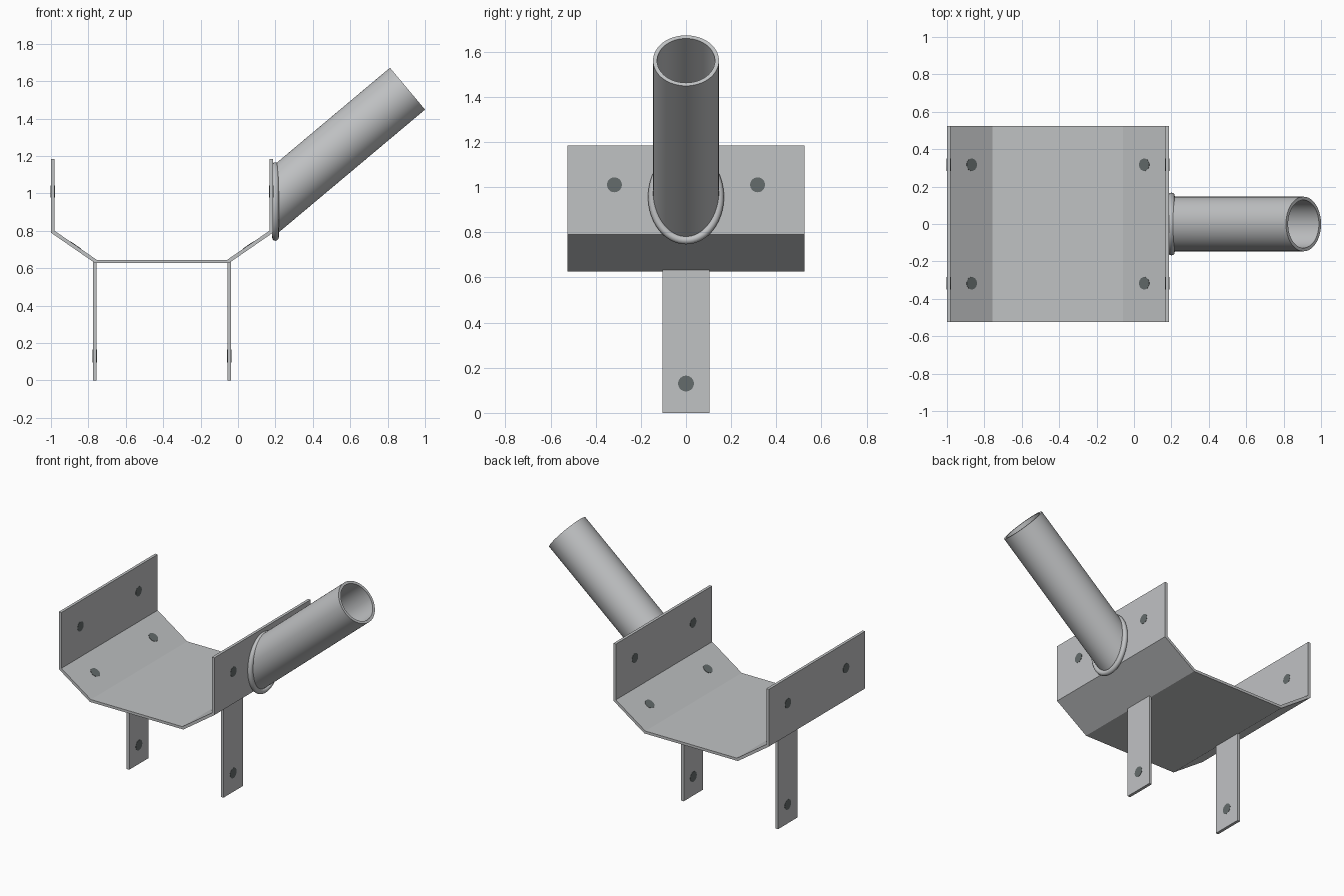
import bpy, bmesh, math
from mathutils import Matrix, Vector

cube = bpy.data.objects.get("Cube")
if cube:
    bpy.data.objects.remove(cube, do_unlink=True)


def make_material(name, colour):
    mat = bpy.data.materials.new(name)
    mat.use_nodes = True
    mat.diffuse_color = (*colour, 1)
    mat.node_tree.nodes["Principled BSDF"].inputs["Base Color"].default_value = (*colour, 1)
    return mat


STEEL = make_material("steel grey", (0.53, 0.54, 0.55))
DARK = make_material("hole dark grey", (0.13, 0.15, 0.15))


def add_object(name, bm, mat):
    bmesh.ops.recalc_face_normals(bm, faces=bm.faces)
    mesh = bpy.data.meshes.new(name)
    bm.to_mesh(mesh)
    bm.free()
    mesh.materials.append(mat)
    obj = bpy.data.objects.new(name, mesh)
    bpy.context.collection.objects.link(obj)
    return obj


def smooth(obj):
    bpy.ops.object.select_all(action="DESELECT")
    obj.select_set(True)
    bpy.context.view_layer.objects.active = obj
    bpy.ops.object.shade_smooth_by_angle(angle=math.radians(40))


def extrude_profile(name, points, half_width):
    """Extrude a closed x-z outline symmetrically along y."""
    bm = bmesh.new()
    face = bm.faces.new([bm.verts.new((x, -half_width, z)) for x, z in points])
    moved = bmesh.ops.extrude_face_region(bm, geom=[face])["geom"]
    bmesh.ops.translate(bm, vec=(0, 2 * half_width, 0),
                        verts=[v for v in moved if isinstance(v, bmesh.types.BMVert)])
    return add_object(name, bm, STEEL)


def add_disc(name, centre, normal, depth, radius=0.033):
    """Dark round bolt hole, standing just proud of its plate."""
    bm = bmesh.new()
    turn = Vector((0, 0, 1)).rotation_difference(Vector(normal)).to_matrix().to_4x4()
    bmesh.ops.create_cone(bm, cap_ends=True, segments=32, radius1=radius, radius2=radius,
                          depth=depth, matrix=Matrix.Translation(centre) @ turn)
    add_object(name, bm, DARK)


# Bent cradle plate: one half of the section, mirrored about its centre line
MID = -0.4065
inner = [(0.574, 1.185), (0.574, 0.80), (0.349, 0.645)]
outer = [(0.357, 0.627), (0.5935, 0.79), (0.5935, 1.185)]
right_half = inner[::-1] + outer[::-1]
section = [(MID + x, z) for x, z in inner + [(-x, z) for x, z in inner[::-1]]]
section += [(MID - x, z) for x, z in outer[::-1]]
section += [(MID + x, z) for x, z in outer]
extrude_profile("cradle_plate", section, 0.525)

# Legs and bolt holes on both sides
slope = Vector((0.225, 0, 0.155)).normalized()
for side, label in ((-1, "right"), (1, "left")):
    x0, x1 = MID + side * 0.35, MID + side * 0.37
    extrude_profile(label + "_leg", [(x0, 0), (x1, 0), (x1, 0.632), (x0, 0.632)], 0.105)
    add_disc(label + "_leg_hole", ((x0 + x1) / 2, 0, 0.13), (1, 0, 0), 0.023, 0.035)
    for y, end in ((-0.317, "front"), (0.317, "back")):
        add_disc(f"{label}_wall_hole_{end}", (MID + side * 0.5838, y, 1.01), (1, 0, 0), 0.0225)
        add_disc(f"{label}_slope_hole_{end}", (MID + side * 0.4615, y, 0.7225),
                 (-side * slope.z, 0, slope.x), 0.004)

# Slanted tube: base cut flush with the wall, outer end square
TILT = math.radians(40)
WALL_X, R_OUT, R_IN, SIDES = 0.187, 0.146, 0.128, 64
end = Vector((1 - R_OUT * math.sin(TILT), 0, 1.56))
axis = Vector((math.cos(TILT), 0, math.sin(TILT)))
up = Vector((-math.sin(TILT), 0, math.cos(TILT)))
bm = bmesh.new()
rings = [[], [], [], []]
for i in range(SIDES):
    a = math.tau * i / SIDES
    for radius, (base, tip) in ((R_OUT, (0, 1)), (R_IN, (3, 2))):
        p = end + up * radius * math.cos(a) + Vector((0, radius * math.sin(a), 0))
        rings[tip].append(bm.verts.new(p))
        rings[base].append(bm.verts.new(p - axis * (p.x - WALL_X) / axis.x))
for k in range(4):
    a, b = rings[k], rings[(k + 1) % 4]
    for i in range(SIDES):
        j = (i + 1) % SIDES
        bm.faces.new((a[i], a[j], b[j], b[i]))
smooth(add_object("tube", bm, STEEL))

# Rounded weld bead around the base of the tube
BEAD, STEPS = 0.018, 12
centre_z = end.z - (end.x - WALL_X) * math.tan(TILT)
bm = bmesh.new()
loops = []
for i in range(SIDES):
    a = math.tau * i / SIDES
    mid = Vector((0.2, 0.15 * math.sin(a), centre_z + 0.192 * math.cos(a)))
    out = Vector((0, math.sin(a) / 0.15, math.cos(a) / 0.192)).normalized()
    loops.append([bm.verts.new(mid + BEAD * (out * math.cos(t) + Vector((math.sin(t), 0, 0))))
                  for t in (math.tau * s / STEPS for s in range(STEPS))])
for i in range(SIDES):
    a, b = loops[i], loops[(i + 1) % SIDES]
    for s in range(STEPS):
        t = (s + 1) % STEPS
        bm.faces.new((a[s], a[t], b[t], b[s]))
smooth(add_object("weld_bead", bm, STEEL))
